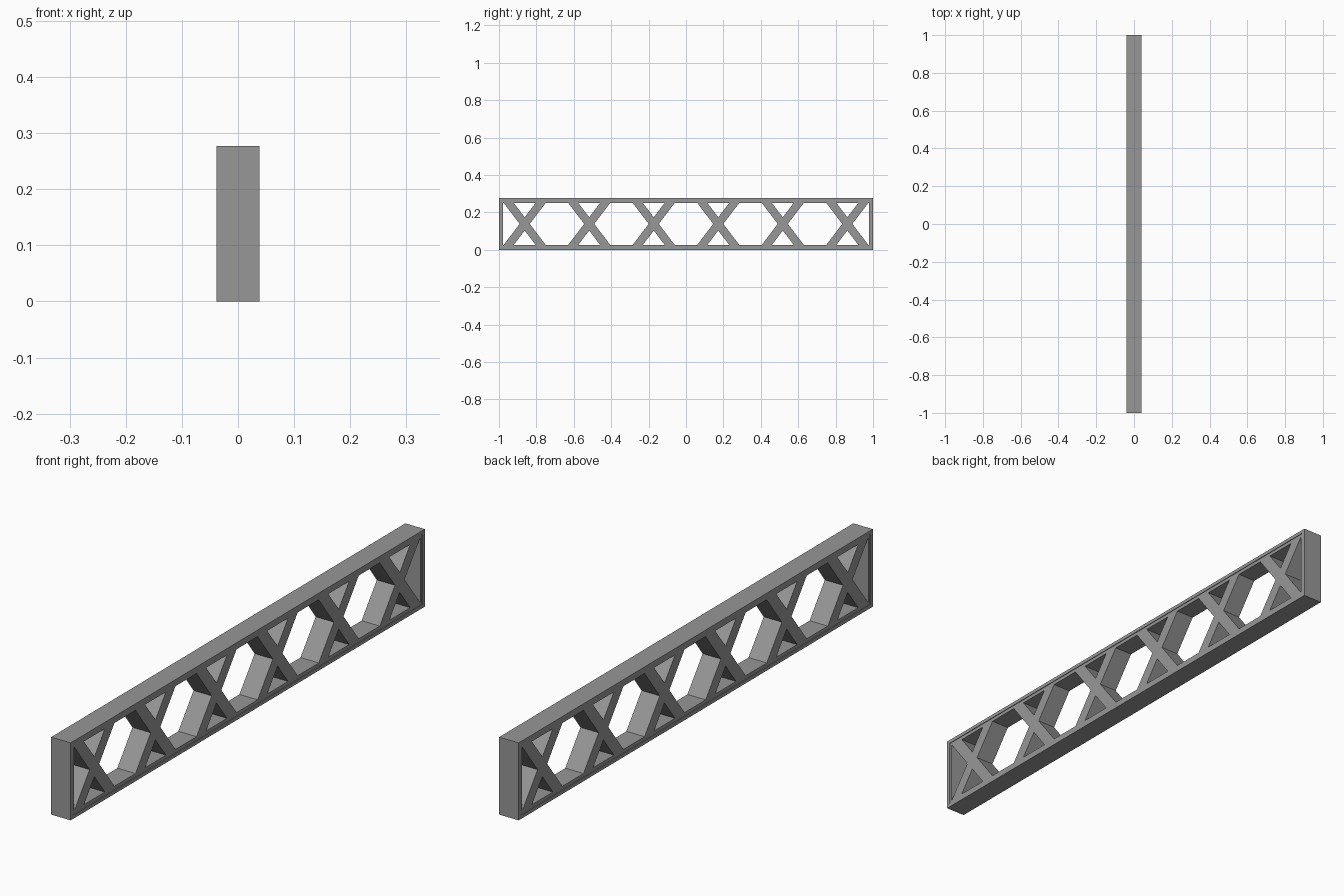
import bpy, bmesh

if "Cube" in bpy.data.objects:
    bpy.data.objects.remove(bpy.data.objects["Cube"])

HEIGHT, MID = 0.277, 0.1385
RIM_X, WEB_X = 0.0385, 0.036   # half depths in x
OPEN = 0.113                   # half height of the openings

# Dark grey metal
metal = bpy.data.materials.new("dark_grey")
metal.diffuse_color = (0.31, 0.31, 0.31, 1)
metal.use_nodes = True
metal.node_tree.nodes["Principled BSDF"].inputs["Base Color"].default_value = metal.diffuse_color


def finish(bm, name):
    bmesh.ops.recalc_face_normals(bm, faces=bm.faces)
    mesh = bpy.data.meshes.new(name)
    bm.to_mesh(mesh)
    bm.free()
    mesh.materials.append(metal)
    obj = bpy.data.objects.new(name, mesh)
    bpy.context.collection.objects.link(obj)
    return obj


def ring(name, outer, inner, depth):
    """Rectangular frame; outer and inner are (half length, half height)."""
    bm = bmesh.new()
    loops = []
    for (hy, hz), x in ((outer, -depth), (inner, -depth), (inner, depth), (outer, depth)):
        loops.append([bm.verts.new((x, sy * hy, MID + sz * hz))
                      for sy, sz in ((-1, -1), (1, -1), (1, 1), (-1, 1))])
    for a, b in zip(loops, loops[1:] + loops[:1]):
        for i in range(4):
            j = (i + 1) % 4
            bm.faces.new((a[i], a[j], b[j], b[i]))
    return finish(bm, name)


def cross(name, y):
    """One X-shaped brace, extruded through the depth."""
    w, far, near = 0.027, 0.113, 0.059
    apex = OPEN * w / (far - w)
    profile = [(-far, OPEN), (-near, OPEN), (0, apex), (near, OPEN), (far, OPEN), (w, 0),
               (far, -OPEN), (near, -OPEN), (0, -apex), (-near, -OPEN), (-far, -OPEN), (-w, 0)]
    bm = bmesh.new()
    face = bm.faces.new([bm.verts.new((-WEB_X, y + p, MID + q)) for p, q in profile])
    ext = bmesh.ops.extrude_face_region(bm, geom=[face], use_keep_orig=True)
    verts = [v for v in ext["geom"] if isinstance(v, bmesh.types.BMVert)]
    bmesh.ops.translate(bm, verts=verts, vec=(2 * WEB_X, 0, 0))
    return finish(bm, name)


# Outer rim, standing slightly proud
ring("outer_rim", (1.0, MID), (0.986, MID - 0.013), RIM_X)
# Recessed inner chords and end posts
ring("inner_chords", (0.986, MID - 0.013), (0.979, OPEN), WEB_X)
# Row of six X braces
for i in range(6):
    cross(f"cross_brace_{i + 1}", (i - 2.5) * 0.345)
